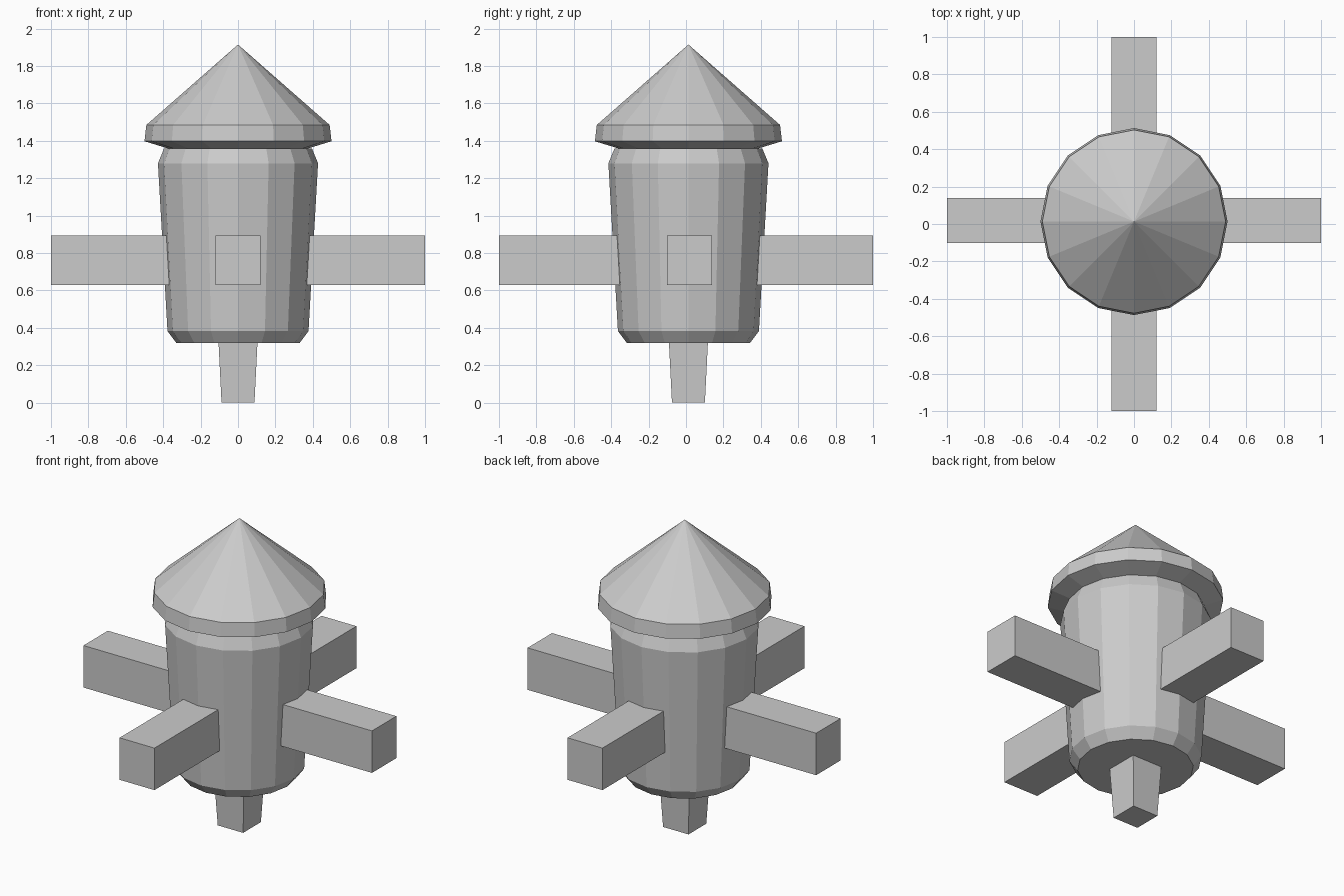
import bpy
import math

if "Cube" in bpy.data.objects:
    bpy.data.objects.remove(bpy.data.objects["Cube"])

SIDES = 16
CY = 0.013  # the turned parts sit slightly behind the arm ends' midpoint


def add_mesh(name, verts, faces):
    mesh = bpy.data.meshes.new(name)
    mesh.from_pydata(verts, [], faces)
    mesh.update()
    obj = bpy.data.objects.new(name, mesh)
    bpy.context.collection.objects.link(obj)
    return obj


def lathe(name, profile, n=SIDES, turn=0.0, apex=None):
    """Stack n-sided rings of (radius, z), bottom to top, ending in a cap or a point."""
    verts, faces = [], []
    for r, z in profile:
        for i in range(n):
            a = turn + 2 * math.pi * i / n
            verts.append((r * math.cos(a), CY + r * math.sin(a), z))
    for k in range(len(profile) - 1):
        for i in range(n):
            j = (i + 1) % n
            faces.append((k * n + i, k * n + j, (k + 1) * n + j, (k + 1) * n + i))
    faces.append(tuple(reversed(range(n))))
    top = (len(profile) - 1) * n
    if apex is None:
        faces.append(tuple(range(top, top + n)))
    else:
        verts.append((0, CY, apex))
        faces += [(top + i, top + (i + 1) % n, len(verts) - 1) for i in range(n)]
    return add_mesh(name, verts, faces)


def box(name, lo, hi):
    bpy.ops.mesh.primitive_cube_add(size=1)
    obj = bpy.context.object
    obj.name = name
    for v in obj.data.vertices:
        v.co = [lo[i] if v.co[i] < 0 else hi[i] for i in range(3)]
    return obj


# Tapered barrel body with chamfered rims
lathe("body", [(0.33, 0.32), (0.377, 0.383), (0.428, 1.28), (0.395, 1.36)])

# Conical roof with a rim and sloping underside
lathe("roof", [(0.35, 1.352), (0.5, 1.398), (0.49, 1.485)], apex=1.915)

# Tapered square peg underneath
lathe("peg", [(0.088 * math.sqrt(2), 0.0), (0.106 * math.sqrt(2), 0.36)],
      n=4, turn=math.pi / 4)

# Four square arms, sunk into the body
Z0, Z1, INNER = 0.63, 0.893, 0.3
box("right_arm", (INNER, -0.102, Z0), (1, 0.14, Z1))
box("left_arm", (-1, -0.102, Z0), (-INNER, 0.14, Z1))
box("front_arm", (-0.121, -1, Z0), (0.121, -INNER, Z1))
box("back_arm", (-0.121, INNER, Z0), (0.121, 1, Z1))
